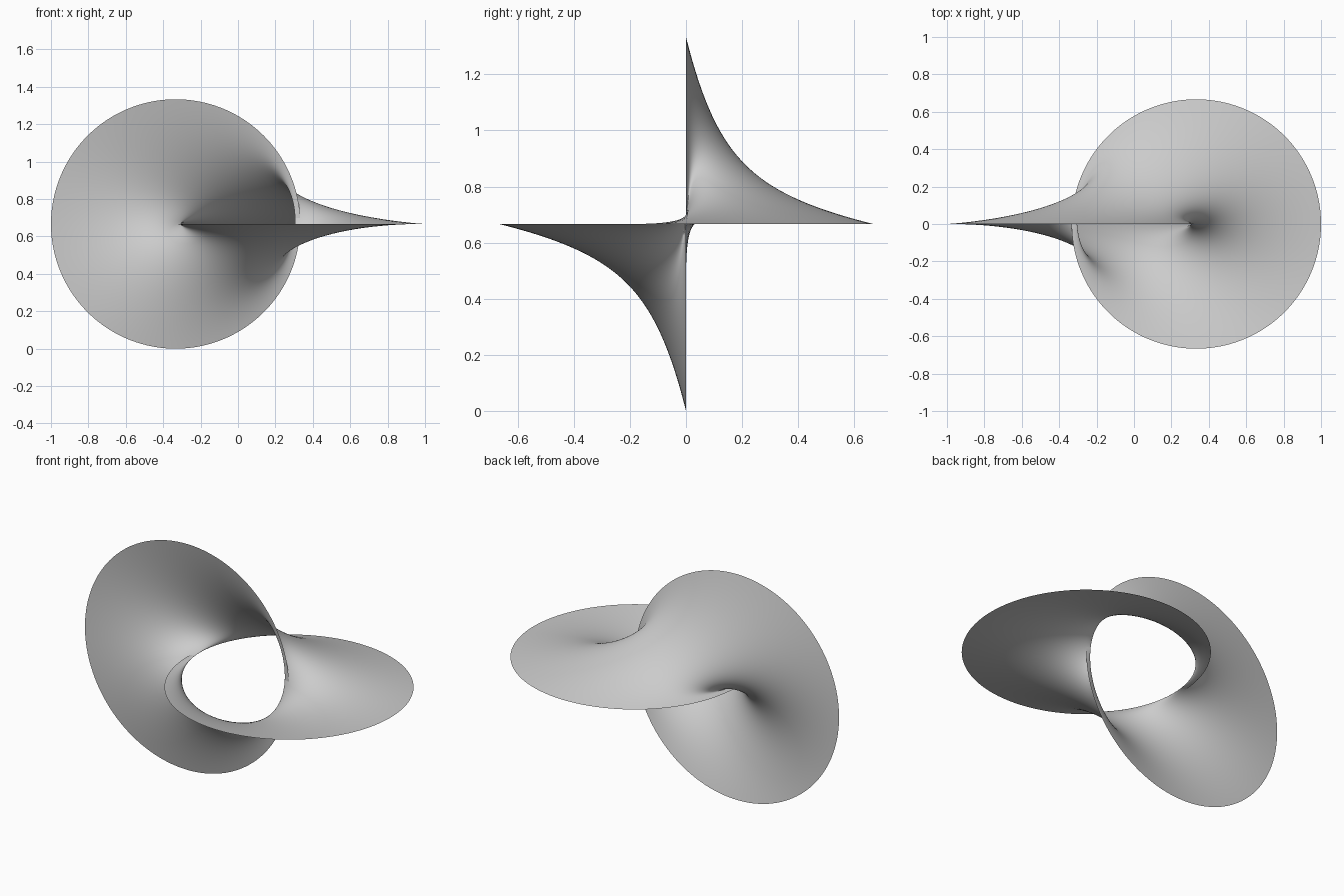
import bpy
import math

cube = bpy.data.objects.get("Cube")
if cube:
    bpy.data.objects.remove(cube, do_unlink=True)

R = 2 / 3          # radius of both rings, also the height of the centre
PULL = 2.05        # how far the film is drawn in between the rings
SKEW = 0.3         # lean of the film near the outer end of each disc
COLS, ROWS = 160, 48


def film_point(s, t):
    """Film from the upright ring (s = 0) to the flat ring (s = 1) at angle t."""
    upright = math.sinh(PULL * (1 - s)) / math.sinh(PULL)
    flat = math.sinh(PULL * s) / math.sinh(PULL)
    lift = SKEW * s * (1 + math.cos(t)) / 2
    push = SKEW * (1 - s) * (1 - math.cos(t)) / 2
    return (R * (s - 0.5 + (upright + flat) * math.cos(t)),
            R * flat * math.sin(t - push),
            R + R * upright * math.sin(t + lift))


# Band of faces closed around the two linked rings
verts = [film_point(j / ROWS, math.tau * i / COLS)
         for j in range(ROWS + 1) for i in range(COLS)]
faces = []
for j in range(ROWS):
    for i in range(COLS):
        k = (i + 1) % COLS
        faces.append((j * COLS + i, j * COLS + k, (j + 1) * COLS + k, (j + 1) * COLS + i))
mesh = bpy.data.meshes.new("twisted_band")
mesh.from_pydata(verts, [], faces)
mesh.update()
band = bpy.data.objects.new("twisted_band", mesh)
bpy.context.collection.objects.link(band)
mesh.polygons.foreach_set("use_smooth", [True] * len(faces))

# Plain grey
grey = bpy.data.materials.new("light_grey")
grey.use_nodes = True
colour = (0.6, 0.6, 0.6, 1)
grey.diffuse_color = colour
grey.node_tree.nodes["Principled BSDF"].inputs["Base Color"].default_value = colour
mesh.materials.append(grey)
